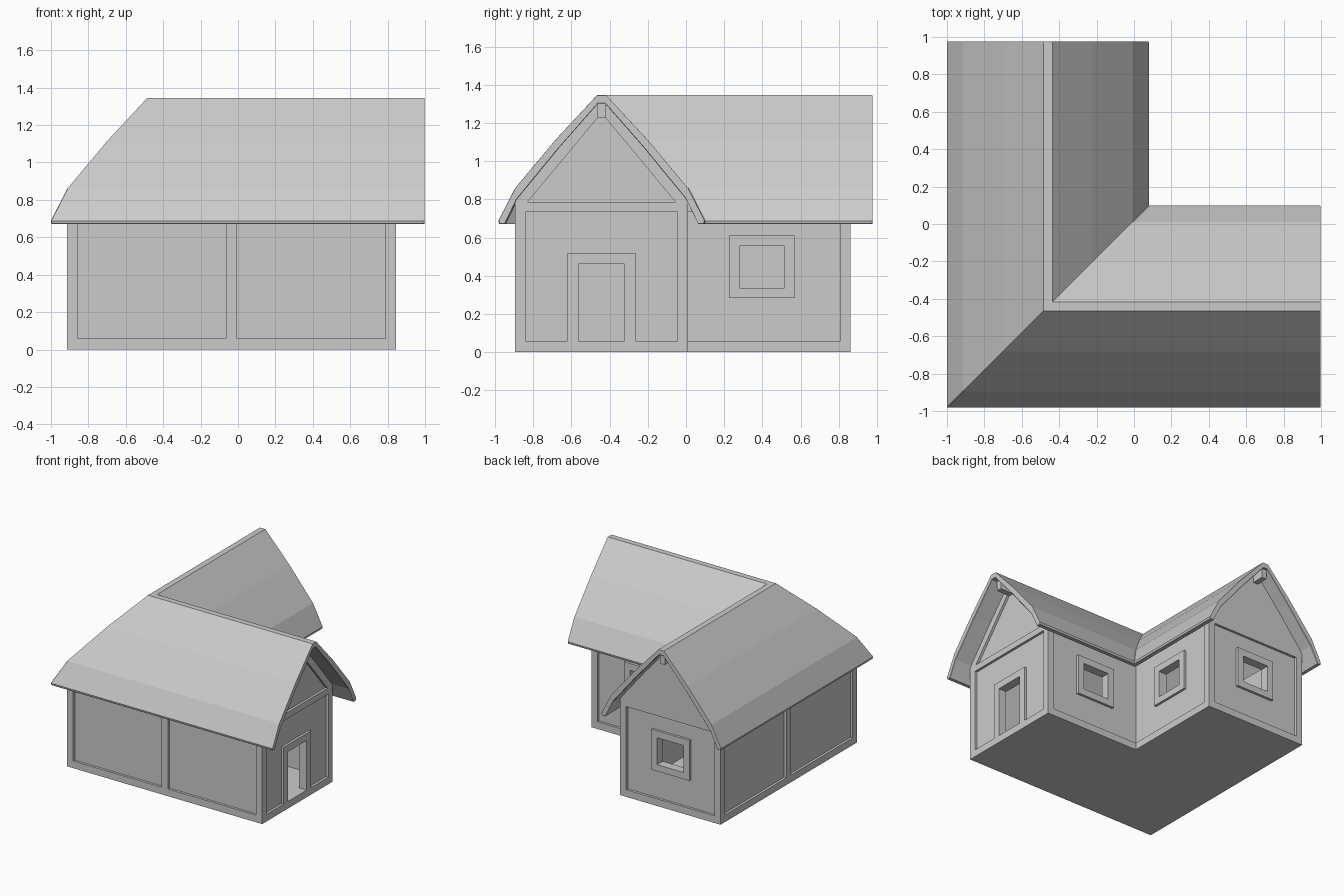
import bpy, bmesh
from mathutils import Vector

if "Cube" in bpy.data.objects:
    bpy.data.objects.remove(bpy.data.objects["Cube"])

grey = bpy.data.materials.new("plain grey")
grey.diffuse_color = (0.6, 0.6, 0.6, 1)
grey.use_nodes = True
grey.node_tree.nodes["Principled BSDF"].inputs["Base Color"].default_value = grey.diffuse_color

CX, CY, H = -0.461, -0.442, 0.453          # ridge lines and wall half-width
X0, X1, XI = CX - H, 0.845, CX + H
Y0, Y1, YI = CY - H, 0.861, CY + H
REC, IN = -0.02, -0.07                     # panel recess, inner wall face
TOP = 0.785


def finish(name, bm):
    bmesh.ops.recalc_face_normals(bm, faces=bm.faces[:])
    me = bpy.data.meshes.new(name)
    bm.to_mesh(me)
    bm.free()
    me.materials.append(grey)
    ob = bpy.data.objects.new(name, me)
    bpy.context.collection.objects.link(ob)
    return ob


def part(name, wall, prisms):
    """Prisms (outline in u,z; depths d0,d1) placed on a wall (start, direction, outward)."""
    s, u, n = (Vector((a[0], a[1], 0)) for a in wall[:3])
    bm = bmesh.new()
    for pts, d0, d1 in prisms:
        rings = [[bm.verts.new(s + u * p[0] + n * d + Vector((0, 0, p[1]))) for p in pts]
                 for d in (d0, d1)]
        bm.faces.new(rings[0])
        bm.faces.new(rings[1][::-1])
        for i in range(len(pts)):
            j = (i + 1) % len(pts)
            bm.faces.new((rings[0][i], rings[1][i], rings[1][j], rings[0][j]))
    return finish(name, bm)


def rect(u0, u1, z0, z1):
    return [(u0, z0), (u1, z0), (u1, z1), (u0, z1)]


def ring(o, i, d0, d1):
    """Rectangle o with rectangular hole i, as up to four boxes."""
    r = [(o[0], i[0], o[2], o[3]), (i[1], o[1], o[2], o[3]),
         (i[0], i[1], o[2], i[2]), (i[0], i[1], i[3], o[3])]
    return [(rect(*q), d0, d1) for q in r if q[1] - q[0] > 1e-4 and q[3] - q[2] > 1e-4]


def build_wall(name, wall, posts, outer=None, hole=None):
    L, a, b = wall[3:]                     # length, slab start and end
    slab = (a, b, 0.0, TOP + 0.015)
    part(name + "_panel", wall, ring(slab, hole, REC, IN) if hole
         else [(rect(*slab), REC, IN)])
    r0, r1 = min(a + 0.04, 0) if a < 0 else 0, max(b - 0.04, L) if b > L else L
    timbers = [(rect(p, q, 0, TOP), 0, -0.03) for p, q in posts]
    timbers += [(rect(r0, r1, 0, 0.058), 0, -0.03), (rect(r0, r1, 0.735, TOP), 0, -0.03)]
    part(name + "_frame", wall, timbers)
    if hole:
        part(name + "_opening_trim", wall, ring(outer, hole, 0, IN - 0.002))


# walls: start, direction, outward normal, length, slab start, slab end
LX, LY, G = X1 - X0, Y1 - Y0, 2 * H
LA, LB = Y1 - YI, X1 - XI
front = ((X0, Y0), (1, 0), (0, -1), LX, 0.02, LX - 0.02)
left = ((X0, Y1), (0, -1), (-1, 0), LY, 0.02, LY - 0.02)
east = ((X1, Y0), (0, 1), (1, 0), G, 0.02, G - 0.02)
north = ((XI, Y1), (-1, 0), (0, 1), G, 0.02, G - 0.02)
inner_a = ((XI, YI), (0, 1), (1, 0), LA, -0.07, LA - 0.02)
inner_b = ((X1, YI), (-1, 0), (0, 1), LB, 0.02, LB + 0.07)

P = 0.056
for name, w in (("front_wall", front), ("left_wall", left)):
    L = w[3]
    build_wall(name, w, [(0, P), (L / 2 - 0.03, L / 2 + 0.03), (L - P, L)])


def window(c):
    return (c - 0.172, c + 0.172, 0.283, 0.612), (c - 0.118, c + 0.118, 0.337, 0.556)


build_wall("door_wall", east, [(0, P), (G - P, G)],
           (H - 0.177, H + 0.177, 0.058, 0.52), (H - 0.12, H + 0.12, 0.058, 0.462))
build_wall("back_gable_wall", north, [(0, P), (G - P, G)], *window(H))
build_wall("inner_wall_a", inner_a, [(LA - P, LA)], *window(0.386))
build_wall("inner_wall_b", inner_b, [(0, P)], *window(LB - 0.386))

# gables
half = [(H, TOP), (H, 0.805), (0.23, 1.085), (0.02, 1.32)]
tri = [(H - d, z) for d, z in half] + [(H + d, z) for d, z in half[::-1]]
part("back_gable", north, [(tri, 0, IN)])
inset = [(H - d * (H - 0.021) / H, z) for d, z in half]
part("door_gable", east, [([(min(max(u, 0.02), G - 0.02), z) for u, z in tri], REC, IN)])
rafters = []
for s in (-1, 1):
    pts = half + [(0, 1.32), (0, 1.225), (0.022, 1.225), (0.388, TOP)]
    rafters.append(([(H + s * d, z) for d, z in pts], 0, -0.03))
part("door_gable_rafters", east, rafters)

# ridge beam ends
for name, w in (("door_ridge_beam", east), ("back_ridge_beam", north)):
    part(name, w, [(rect(H - 0.022, H + 0.022, 1.225, 1.315), -0.06, 0.1)])

# floor
bm = bmesh.new()
lo = [(X0 + .01, Y0 + .01), (X1 - .01, Y0 + .01), (X1 - .01, YI - .01),
      (XI - .01, YI - .01), (XI - .01, Y1 - .01), (X0 + .01, Y1 - .01)]
f = bm.faces.new([bm.verts.new((x, y, 0)) for x, y in lo])
ext = bmesh.ops.extrude_face_region(bm, geom=[f], use_keep_orig=True)
for v in ext["geom"]:
    if isinstance(v, bmesh.types.BMVert):
        v.co.z = 0.056
finish("floor", bm)

# roof: one profile swept round the L with a mitred corner
outer = [(0.024, 1.345), (0.24, 1.113), (0.453, 0.858), (0.54, 0.688), (0.536, 0.67)]
under = [(0.506, 0.67), (0.443, 0.80), (0.22, 1.072), (0.018, 1.302)]
side = outer + under
prof = [(-d, z) for d, z in outer[::-1]] + outer + under + [(-d, z) for d, z in under[::-1]]
bm = bmesh.new()
rows = [[bm.verts.new(c) for c in ((CX + d, 0.977, z), (CX + d, CY + d, z), (0.998, CY + d, z))]
        for d, z in prof]
n = len(rows)
for i in range(n):
    a, b = rows[i], rows[(i + 1) % n]
    for k in (0, 1):
        bm.faces.new((a[k], a[k + 1], b[k + 1], b[k]))
for k in (0, 2):                           # gable ends, as quads along the thickness
    for i in range(n // 2):
        j = n - 1 - i
        if j - i > 2 and i + 1 < j - 1 and i < 9:
            bm.faces.new((rows[i][k], rows[i + 1][k], rows[j - 1][k], rows[j][k]))
roof = finish("roof", bm)
bev = roof.modifiers.new("edge", 'BEVEL')
bev.width, bev.segments, bev.limit_method, bev.angle_limit = 0.008, 1, 'ANGLE', 1.3
